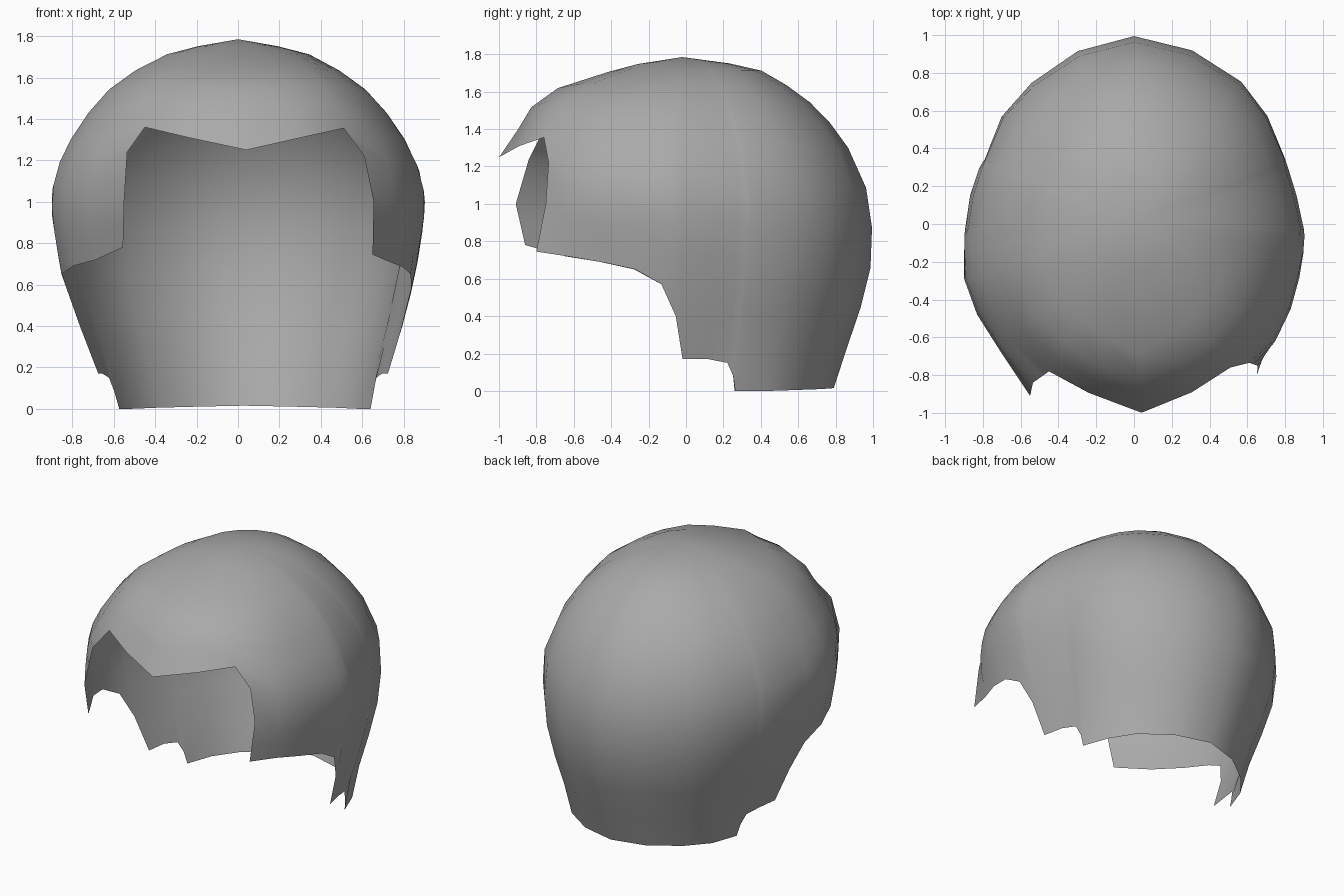
import bpy, bmesh, math

if "Cube" in bpy.data.objects:
    bpy.data.objects.remove(bpy.data.objects["Cube"])

TOP = 1.785

# Profiles: (height, fraction of the widest outline) for each side
BACK = [(0, .785), (.2, .85), (.4, .92), (.6, .98), (.78, 1), (.95, .99), (1.1, .96), (1.25, .9),
        (1.4, .8), (1.53, .68), (1.64, .53), (1.72, .39), (1.75, .24), (TOP, 0)]
SIDE = [(0, .75), (.17, .78), (.4, .865), (.65, .95), (.93, 1), (1.05, 1), (1.18, .96),
        (1.35, .865), (1.52, .715), (1.63, .55), (1.71, .39), (1.75, .22), (TOP, 0)]
FRONT = [(0, .8), (.65, .96), (.95, 1), (1.25, 1), (1.36, .915), (1.45, .88), (1.54, .81),
         (1.61, .71), (1.67, .55), (1.71, .4), (1.75, .25), (TOP, 0)]

# Columns: angle from the front, outline radius, rim height
BROW = [(-15, .975, 1.31), (2.3, 1.0, 1.25), (19, .995, 1.31)]
RIGHT = [(34, 1.02, .745), (50, .973, .715), (61.5, .944, .685), (72, .92, .65), (81, .91, .57),
         (86, .905, .4), (88.5, .90, .17), (100, .875, .17), (109, .87, .15), (112, .875, .08),
         (113.3, .88, 0), (129, .917, 0), (143, .95, .005), (161.5, .975, .01), (180, 1, .015)]
LEFT = [(198, .968, .01), (216, .93, .005), (231, .91, 0), (246.7, .87, 0), (248, .872, .08),
        (251, .874, .15), (260, .882, .17), (271.5, .895, .17), (274, .90, .4), (279, .91, .57),
        (288, .945, .65), (300, .959, .69), (313.3, .976, .72), (330, 1.0, .78)]

# Edges of the face opening, from brow corner down
EDGE_R = [(.51, -.76, 1.355), (.61, -.735, 1.22), (.655, -.75, 1.0), (.65, -.8, .745)]
EDGE_L = [(-.45, -.78, 1.36), (-.535, -.84, 1.24), (-.55, -.91, 1.0), (-.555, -.86, .78)]

CROWN_ROWS = [.07, .15, .31, .5, .73, 1]
SIDE_ROWS = 6


def lerp_table(table, z):
    for (z0, s0), (z1, s1) in zip(table, table[1:]):
        if z <= z1:
            return s0 + (s1 - s0) * (z - z0) / (z1 - z0)
    return table[-1][1]


def shell_point(angle, radius, z):
    a = math.radians(angle)
    c = math.cos(a)
    end = FRONT if c > 0 else BACK
    r = radius * (c * c * lerp_table(end, z) + (1 - c * c) * lerp_table(SIDE, z))
    shift = .03 * max(0, 1 - z / .7)
    return (r * math.sin(a) + shift, -r * c, z)


def path_point(path, t):
    u = t * (len(path) - 1)
    i = min(int(u), len(path) - 2)
    f = u - i
    return tuple(p + (q - p) * f for p, q in zip(path[i], path[i + 1]))


bm = bmesh.new()
pole = bm.verts.new((0, -.02, TOP))
sides = RIGHT + LEFT
columns = []
for i, (ang, rad, rim) in enumerate(sides + BROW):
    edge = {0: EDGE_R, len(sides) - 1: EDGE_L}.get(i)
    is_brow = i >= len(sides)
    line = edge[0][2] if edge else rim if is_brow else 1.3
    # Crown part down to the brow line
    pts = [shell_point(ang, rad, TOP - (TOP - line) * f) for f in CROWN_ROWS]
    if edge:
        pts[-1] = edge[0]
    # Side and back part down to the rim
    if not is_brow:
        for k in range(1, SIDE_ROWS + 1):
            t = k / SIDE_ROWS
            pts.append(path_point(edge, t) if edge
                       else shell_point(ang, rad, line + (rim - line) * t))
    columns.append([bm.verts.new(p) for p in pts])

# Join neighbouring columns, leaving the face open
for a, b in zip(columns, columns[1:] + columns[:1]):
    bm.faces.new((pole, a[0], b[0]))
    for k in range(min(len(a), len(b)) - 1):
        bm.faces.new((a[k], a[k + 1], b[k + 1], b[k]))

mesh = bpy.data.meshes.new("hair_shell")
bm.to_mesh(mesh)
bm.free()
for p in mesh.polygons:
    p.use_smooth = True
shell = bpy.data.objects.new("hair_shell", mesh)
bpy.context.collection.objects.link(shell)

grey = bpy.data.materials.new("mid grey")
grey.diffuse_color = (.4, .4, .4, 1)
grey.use_nodes = True
grey.node_tree.nodes["Principled BSDF"].inputs["Base Color"].default_value = grey.diffuse_color
mesh.materials.append(grey)
